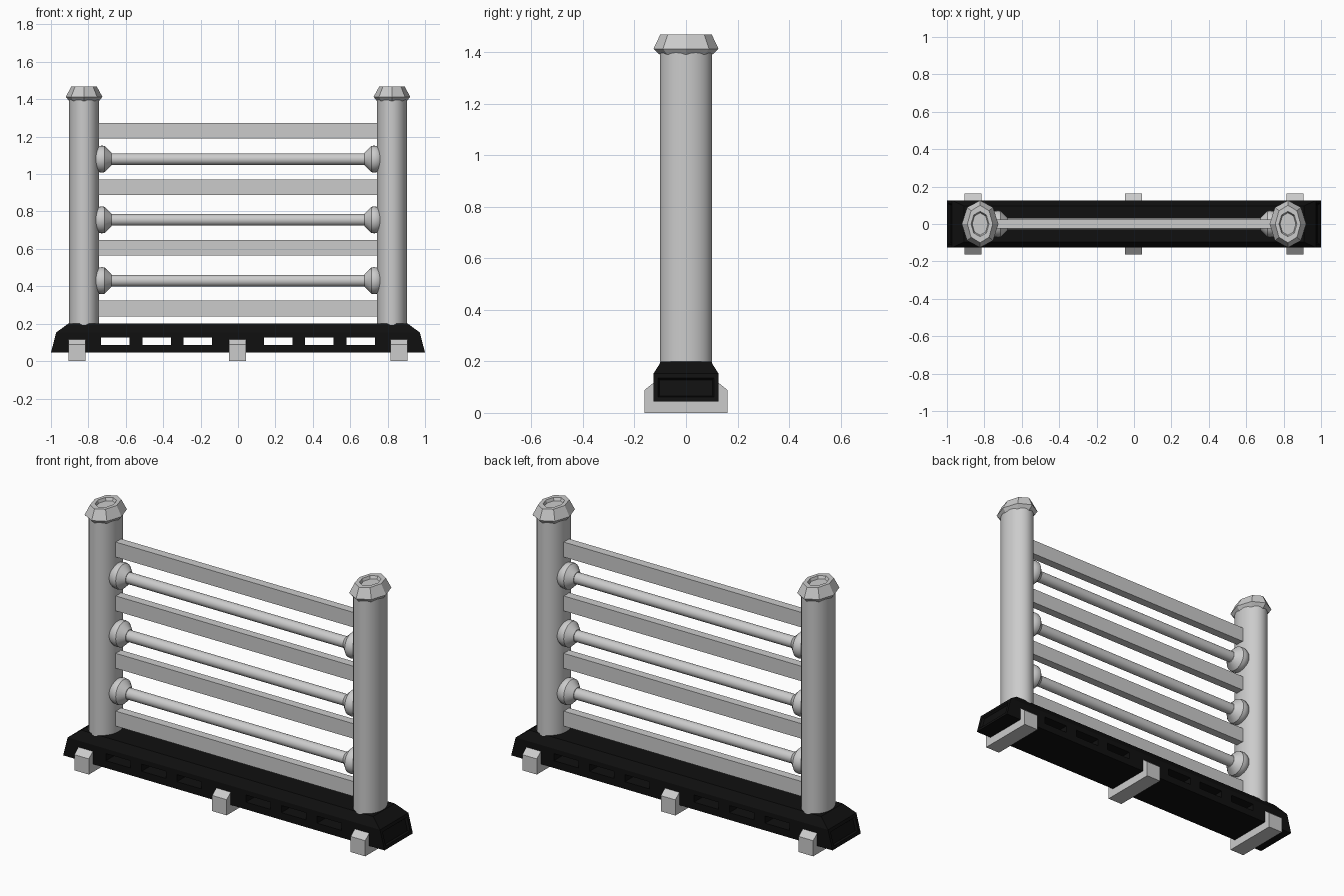
import bpy, bmesh, math

if "Cube" in bpy.data.objects:
    bpy.data.objects.remove(bpy.data.objects["Cube"])

black = bpy.data.materials.new("black_plastic")
black.diffuse_color = (0.005, 0.005, 0.005, 1)
black.use_nodes = True
black.node_tree.nodes["Principled BSDF"].inputs["Base Color"].default_value = black.diffuse_color


def finish(name, bm, smooth=False, mat=None):
    bmesh.ops.recalc_face_normals(bm, faces=bm.faces)
    me = bpy.data.meshes.new(name)
    bm.to_mesh(me)
    bm.free()
    ob = bpy.data.objects.new(name, me)
    bpy.context.collection.objects.link(ob)
    if mat:
        me.materials.append(mat)
    if smooth:
        bpy.ops.object.select_all(action='DESELECT')
        ob.select_set(True)
        bpy.context.view_layer.objects.active = ob
        bpy.ops.object.shade_smooth_by_angle(angle=math.radians(35))
    return ob


def skin(bm, rings):
    """Join closed vertex rings into a capped solid."""
    rings = [[bm.verts.new(p) for p in r] for r in rings]
    n = len(rings[0])
    for a, b in zip(rings, rings[1:]):
        for i in range(n):
            j = (i + 1) % n
            bm.faces.new((a[i], a[j], b[j], b[i]))
    bm.faces.new(rings[0])
    bm.faces.new(rings[-1])


def lathe(name, prof, sides, loc, axis='Z', smooth=True):
    """prof rows: (radius 1, radius 2, height along the axis)"""
    rings = []
    for r1, r2, h in prof:
        ring = []
        for i in range(sides):
            a = 2 * math.pi * i / sides
            u, v = r1 * math.cos(a), r2 * math.sin(a)
            p = (u, v, h) if axis == 'Z' else (h, u, v)
            ring.append([p[k] + loc[k] for k in range(3)])
        rings.append(ring)
    bm = bmesh.new()
    skin(bm, rings)
    return finish(name, bm, smooth)


def box(name, center, size, mat=None):
    bm = bmesh.new()
    bmesh.ops.create_cube(bm, size=1)
    for v in bm.verts:
        v.co = [v.co[k] * size[k] + center[k] for k in range(3)]
    return finish(name, bm, mat=mat)


# Base beam with chamfered top and recessed end panels
bm = bmesh.new()
skin(bm, [[(sx * hx, sy * hy, z) for sx, sy in ((-1, -1), (1, -1), (1, 1), (-1, 1))]
          for hx, hy, z in ((1.0, 0.126, 0.045), (0.972, 0.126, 0.153), (0.908, 0.096, 0.2))])
bmesh.ops.recalc_face_normals(bm, faces=bm.faces)
ends = [f for f in bm.faces if abs(f.normal.x) > 0.9]
bmesh.ops.inset_individual(bm, faces=ends, thickness=0.025, depth=0)
bmesh.ops.inset_individual(bm, faces=ends, thickness=0.008, depth=-0.012)
base = finish("base", bm, mat=black)

# Slots through the base
for i, x in enumerate((0.215, 0.435, 0.657)):
    for s in (-1, 1):
        cut = box(f"slot_cutter_{i}_{s}", (s * x, 0, 0.106), (0.153, 0.5, 0.04), black)
        cut.hide_render = True
        cut.hide_set(True)
        mod = base.modifiers.new("slot", 'BOOLEAN')
        mod.operation, mod.object, mod.solver = 'DIFFERENCE', cut, 'EXACT'
bpy.context.view_layer.objects.active = base
base.select_set(True)
for mod in list(base.modifiers):
    bpy.ops.object.modifier_apply(modifier=mod.name)
for ob in list(bpy.data.objects):
    if ob.name.startswith("slot_cutter"):
        bpy.data.objects.remove(ob)

# Cross feet
foot = [(-0.162, 0), (0.162, 0), (0.162, 0.088), (0.122, 0.12), (0.122, 0.05),
        (-0.122, 0.05), (-0.122, 0.12), (-0.162, 0.088)]
for n, x in (("left", -0.86), ("middle", -0.002), ("right", 0.86)):
    bm = bmesh.new()
    skin(bm, [[(x + d, y, z) for y, z in foot] for d in (-0.045, 0.045)])
    finish("foot_" + n, bm)

# Posts, faceted caps and rail end cups
ball = [(0.0722 * math.cos(a), 0.0722 * math.cos(a), 0.728 - 0.06 * math.sin(a))
        for a in (math.radians(d) for d in range(-75, 16, 15))]
for s, n in ((-1, "left"), (1, "right")):
    x = s * 0.823
    lathe("post_" + n, [(0.08, 0.101, 0.16), (0.08, 0.101, 1.4)], 32, (x, 0, 0))
    lathe("post_cap_" + n, [(0.08, 0.102, 1.39), (0.098, 0.126, 1.413), (0.068, 0.1, 1.468),
                            (0.048, 0.068, 1.468), (0.042, 0.06, 1.452)], 8, (x, 0, 0), smooth=False)
    for i, z in enumerate((0.43, 0.755, 1.08)):
        prof = [(r, q, s * h) for r, q, h in ball] + [(0.034, 0.034, s * 0.677)]
        lathe(f"rail_cup_{n}_{i}", prof, 24, (0, 0, z), 'X')

# Round rails
for i, z in enumerate((0.43, 0.755, 1.08)):
    lathe(f"round_rail_{i}", [(0.031, 0.031, -0.7), (0.031, 0.031, 0.7)], 24, (0, 0, z), 'X')

# Flat rails
for i, z in enumerate((0.281, 0.606, 0.929, 1.232)):
    box(f"flat_rail_{i}", (0, 0, z), (1.51, 0.048, 0.084))
